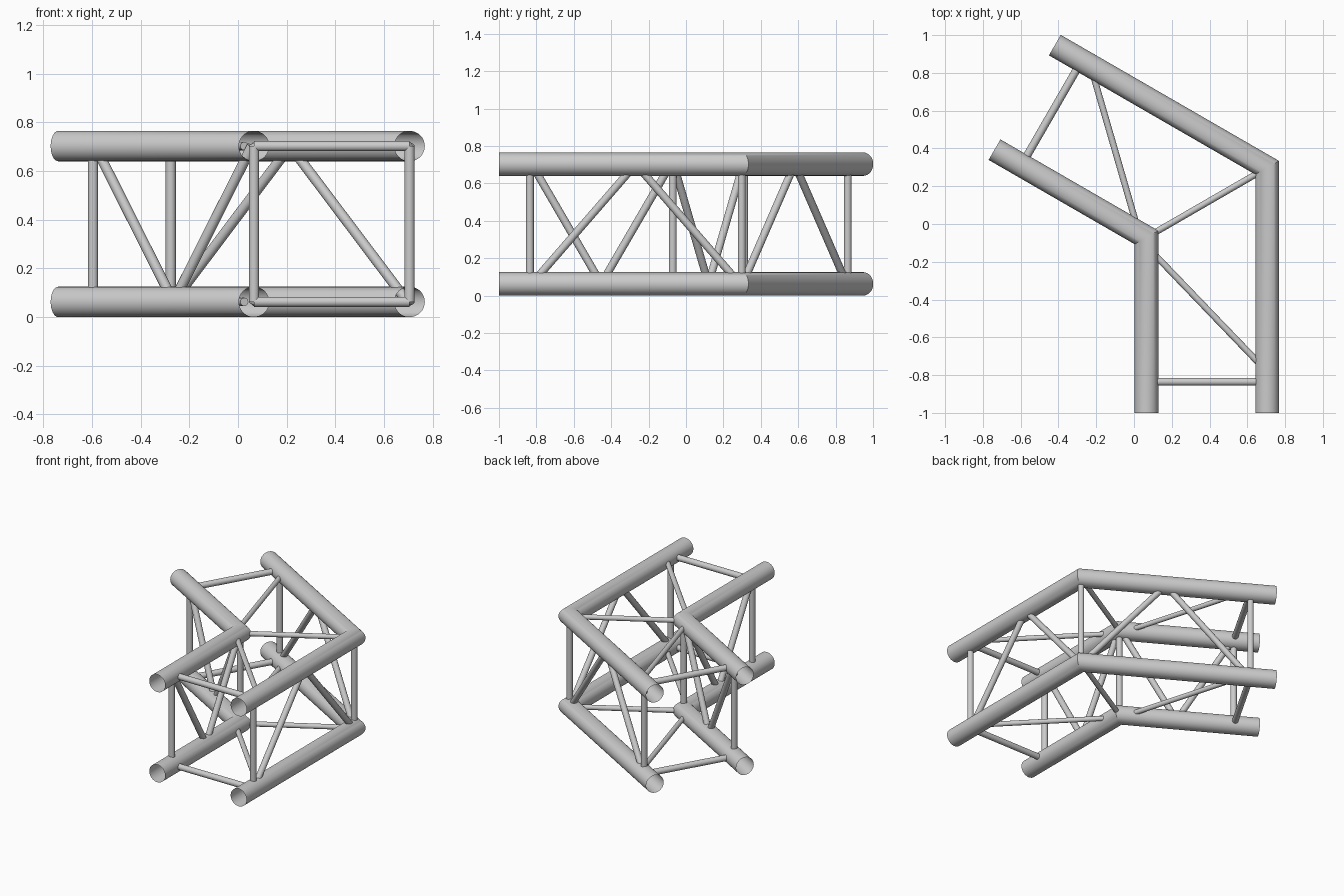
import bpy, bmesh, math
from mathutils import Vector

if "Cube" in bpy.data.objects:
    bpy.data.objects.remove(bpy.data.objects["Cube"])

metal = bpy.data.materials.new("light_grey_metal")
metal.use_nodes = True
GREY = (0.6, 0.6, 0.6, 1)
metal.diffuse_color = GREY
metal.node_tree.nodes["Principled BSDF"].inputs["Base Color"].default_value = GREY

TUBE_R, BAR_R, DIAG_R = 0.0625, 0.021, 0.017
LOW, HIGH = 0.0625, 0.7025
LEVELS = {"lower": LOW, "upper": HIGH}
INSET = 0.165                       # distance of end frame from tube ends
ANGLE = math.radians(60)            # bend of the corner

# Each chord: plan position of the bend, and leg length
CHORDS = {"inner": (Vector((0.066, -0.071, 0)), 0.929),
          "outer": (Vector((0.705, 0.298, 0)), 1.298)}
# Each leg: direction away from the bend, and its outward side
LEGS = {"front": (Vector((0, -1, 0)), Vector((1, 0, 0))),
        "back": (Vector((-math.sin(ANGLE), math.cos(ANGLE), 0)),
                 Vector((math.cos(ANGLE), math.sin(ANGLE), 0)))}
parts = []


def finish(name, bm):
    mesh = bpy.data.meshes.new(name)
    bm.to_mesh(mesh)
    bm.free()
    mesh.materials.append(metal)
    obj = bpy.data.objects.new(name, mesh)
    bpy.context.collection.objects.link(obj)
    parts.append(obj)


def chord_tube(name, chord, z, sides=32):
    """Open tube with a mitred bend."""
    bend, length = CHORDS[chord]
    (d1, out1), (d2, out2) = LEGS["front"], LEGS["back"]
    up = Vector((0, 0, 1))
    centre = bend + up * z
    miter = out1 - d1 * math.tan(ANGLE / 2)
    frames = [(centre + d1 * length, out1), (centre, miter), (centre + d2 * length, out2)]
    bm = bmesh.new()
    rings = []
    for origin, out in frames:
        turns = [2 * math.pi * i / sides for i in range(sides)]
        rings.append([bm.verts.new(origin + TUBE_R * (out * math.cos(t) + up * math.sin(t)))
                      for t in turns])
    for a, b in zip(rings, rings[1:]):
        for i in range(sides):
            j = (i + 1) % sides
            bm.faces.new((a[i], a[j], b[j], b[i]))
    bmesh.ops.recalc_face_normals(bm, faces=bm.faces)
    finish(name, bm)


def bar(name, a, b, radius=BAR_R):
    """Round bar between two points."""
    bm = bmesh.new()
    axis = b - a
    bmesh.ops.create_cone(bm, cap_ends=True, segments=16, radius1=radius,
                          radius2=radius, depth=axis.length)
    turn = axis.to_track_quat("Z", "Y").to_matrix().to_4x4()
    bmesh.ops.transform(bm, matrix=turn, verts=bm.verts)
    bmesh.ops.translate(bm, vec=(a + b) / 2, verts=bm.verts)
    finish(name, bm)


def node(chord, leg, distance, z):
    """Point on a chord, measured along a leg from the bend."""
    return CHORDS[chord][0] + LEGS[leg][0] * distance + Vector((0, 0, z))


# Main chords and the horizontal bars at each level
for level, z in LEVELS.items():
    for chord in CHORDS:
        chord_tube(f"{level}_{chord}_chord", chord, z)
    bar(f"{level}_corner_bar", node("inner", "front", 0, z), node("outer", "front", 0, z), DIAG_R)
    for leg in LEGS:
        ends = {c: CHORDS[c][1] - INSET for c in CHORDS}
        bar(f"{level}_{leg}_cross_bar", node("inner", leg, ends["inner"], z),
            node("outer", leg, ends["outer"], z))
        bar(f"{level}_{leg}_diagonal", node("inner", leg, 0.046, z),
            node("outer", leg, ends["outer"] - 0.053, z), DIAG_R)

# Uprights and V-shaped side bracing
for chord, (bend, length) in CHORDS.items():
    end = length - INSET
    foot, tip = (HIGH, LOW) if chord == "inner" else (LOW, HIGH)
    bar(f"{chord}_corner_upright", node(chord, "front", 0, LOW), node(chord, "front", 0, HIGH))
    for leg in LEGS:
        bar(f"{chord}_{leg}_upright", node(chord, leg, end, LOW), node(chord, leg, end, HIGH))
        apex = node(chord, leg, end / 2, tip)
        bar(f"{chord}_{leg}_brace_near_corner", node(chord, leg, 0.01, foot), apex)
        bar(f"{chord}_{leg}_brace_near_end", node(chord, leg, end - 0.01, foot), apex)

# Smooth round surfaces, crisp mitres
bpy.ops.object.select_all(action="DESELECT")
for obj in parts:
    obj.select_set(True)
bpy.context.view_layer.objects.active = parts[0]
bpy.ops.object.shade_smooth_by_angle(angle=math.radians(30))
